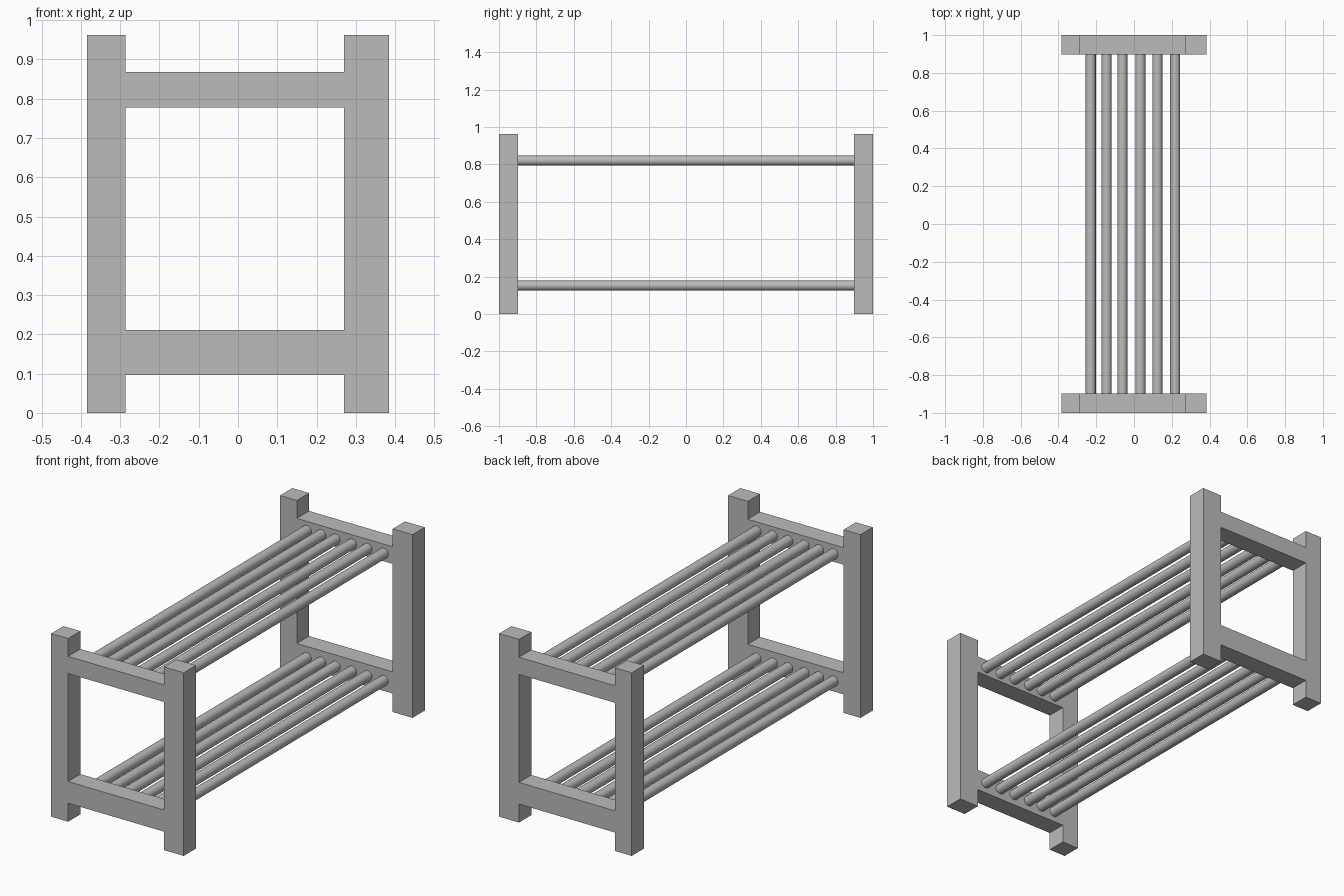
import bpy, bmesh

cube = bpy.data.objects.get("Cube")
if cube:
    bpy.data.objects.remove(cube, do_unlink=True)

grey = bpy.data.materials.new("plain grey")
grey.use_nodes = True
colour = (0.5, 0.5, 0.5, 1)
grey.diffuse_color = colour
grey.node_tree.nodes["Principled BSDF"].inputs["Base Color"].default_value = colour

END, INNER = 1.0, 0.898
COLUMNS = [-0.385, -0.287, 0.27, 0.385]          # post edges
LEVELS = [0, 0.097, 0.211, 0.778, 0.868, 0.962]  # rail edges
RAIL_ROWS = (1, 3)


def end_frame(name, y, depth):
    """Two posts and two rails as one solid slab with openings."""
    bm = bmesh.new()
    for c in range(len(COLUMNS) - 1):
        for r in range(len(LEVELS) - 1):
            if c == 1 and r not in RAIL_ROWS:
                continue
            x0, x1 = COLUMNS[c:c + 2]
            z0, z1 = LEVELS[r:r + 2]
            corners = [(x0, z0), (x1, z0), (x1, z1), (x0, z1)]
            bm.faces.new([bm.verts.new((x, y, z)) for x, z in corners])
    bmesh.ops.remove_doubles(bm, verts=bm.verts, dist=0.0001)
    slab = bmesh.ops.extrude_face_region(bm, geom=bm.faces[:])["geom"]
    moved = [v for v in slab if isinstance(v, bmesh.types.BMVert)]
    bmesh.ops.translate(bm, verts=moved, vec=(0, depth, 0))
    bmesh.ops.recalc_face_normals(bm, faces=bm.faces)
    mesh = bpy.data.meshes.new(name)
    bm.to_mesh(mesh)
    bm.free()
    mesh.materials.append(grey)
    bpy.context.collection.objects.link(bpy.data.objects.new(name, mesh))


def rod(name, x, z):
    bpy.ops.mesh.primitive_cylinder_add(
        vertices=32, radius=0.0265, depth=2 * INNER,
        location=(x, 0, z), rotation=(1.570796, 0, 0))
    ob = bpy.context.object
    ob.name = name
    ob.data.materials.append(grey)
    bpy.ops.object.shade_smooth_by_angle()


# End frames
end_frame("front_frame", -END, END - INNER)
end_frame("back_frame", INNER, END - INNER)

# Two shelves of round rods
for shelf, z in (("lower", 0.152), ("upper", 0.82)):
    for i, x in enumerate((-0.229, -0.145, -0.061, 0.034, 0.124, 0.218)):
        rod(f"{shelf}_shelf_rod_{i + 1}", x, z)
